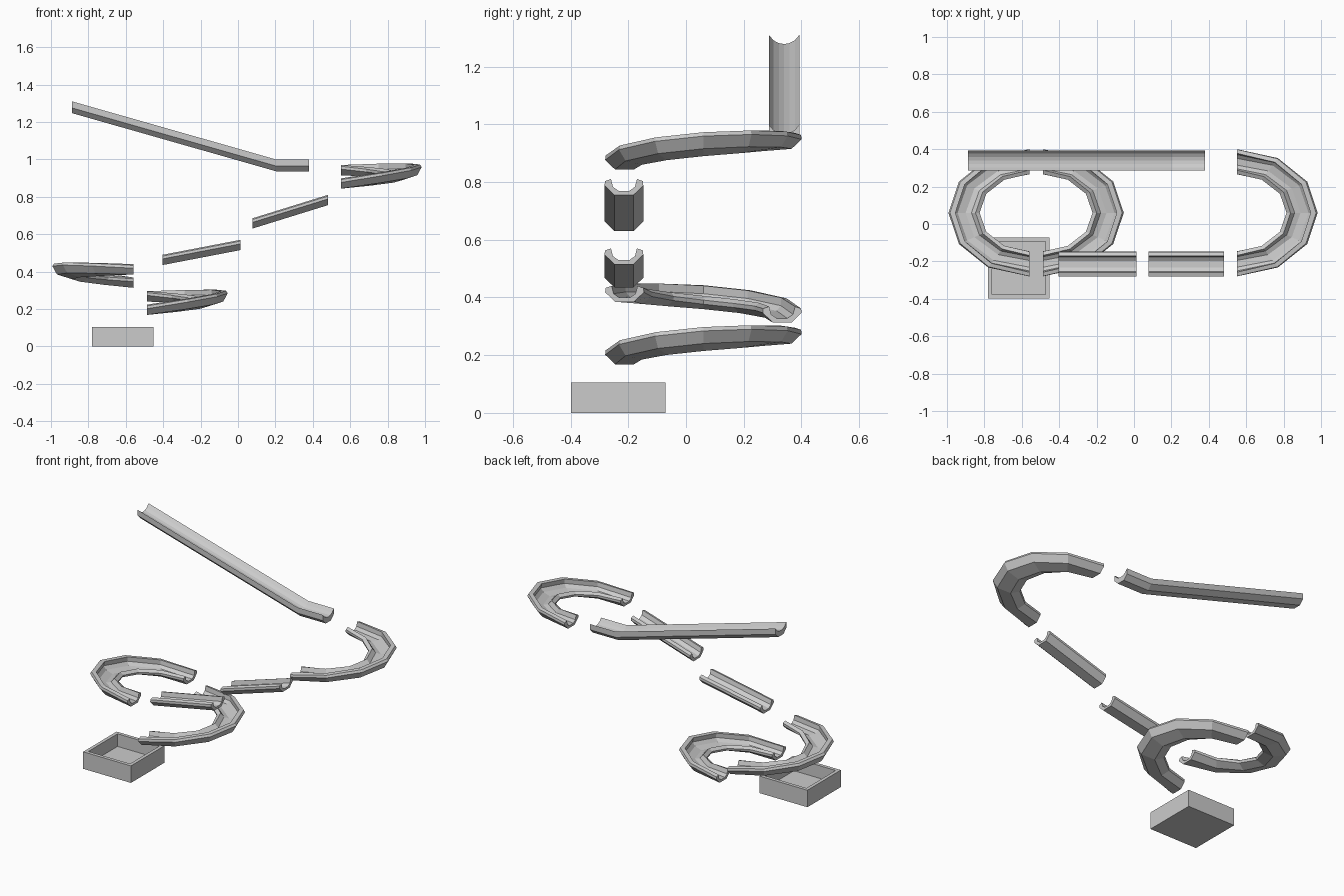
import bpy, bmesh
from math import sin, cos, pi, radians
from mathutils import Matrix

if "Cube" in bpy.data.objects:
    bpy.data.objects.remove(bpy.data.objects["Cube"])

def mirrored(half):
    """Close a half outline (ordered centre-top round to centre-bottom) across its centre line."""
    return half + [(-u, v) for u, v in reversed(half) if u > 0]

# Cross-sections: (across, height above the underside)
GUTTER = mirrored([(.018, .014), (.038, .028), (.045, .055), (.066, .048), (.067, .033), (.033, 0)])
CHUTE = mirrored([(0, .031), (.018, .034), (.037, .044), (.053, .063), (.053, .028), (.025, 0)])
MID = .0275   # pivot height for banking

def sweep(name, rings):
    """Skin a row of matching rings and cap both ends."""
    bm = bmesh.new()
    vs = [[bm.verts.new(p) for p in r] for r in rings]
    n = len(vs[0])
    for a, b in zip(vs, vs[1:]):
        for i in range(n):
            j = (i + 1) % n
            bm.faces.new((a[i], a[j], b[j], b[i]))
    bm.faces.new(vs[0][::-1])
    bm.faces.new(vs[-1])
    bmesh.ops.recalc_face_normals(bm, faces=bm.faces)
    return finish(name, bm)

def finish(name, bm):
    me = bpy.data.meshes.new(name)
    bm.to_mesh(me)
    bm.free()
    ob = bpy.data.objects.new(name, me)
    bpy.context.collection.objects.link(ob)
    return ob

def straight(name, section, y, path):
    """Channel along x through (x, underside z) points, with upright ends."""
    return sweep(name, [[(x, y + u, z + v) for u, v in section] for x, z in path])

def banked_turn(name, x, z, heading):
    """Half-turn gutter that drops and banks outward; z is the underside at the start."""
    rings = []
    for k in range(7):
        t = pi * k / 6
        roll = radians(23) * sin(t)
        zc = z + MID - .0715 * k / 6 + .021 * sin(t)
        ring = []
        for u, v in GUTTER:
            v -= MID
            r = .273 + u * cos(roll) - v * sin(roll)
            ring.append((1.3 * r * sin(t), r * cos(t), zc + u * sin(roll) + v * cos(roll)))
        rings.append(ring)
    ob = sweep(name, rings)
    ob.data.transform(Matrix.Translation((x, .06, 0)) @ Matrix.Rotation(heading, 4, 'Z'))
    return ob

# Starting ramp with level run-out
straight("start_ramp", CHUTE, .34, [(-.887, 1.247), (.205, .936), (.38, .936)])

# Straight sloping gutters
straight("upper_gutter", GUTTER, -.215, [(.077, .63), (.48, .755)])
straight("lower_gutter", GUTTER, -.215, [(-.403, .435), (.013, .515)])

# Banked half-turns
banked_turn("upper_turn", .55, .915, 0)
banked_turn("left_turn", -.56, .385, pi)
banked_turn("lower_turn", -.487, .24, 0)

# Open catch tray
bm = bmesh.new()
bmesh.ops.create_cube(bm, size=1, matrix=Matrix.Translation((-.6165, -.235, .0525)) @ Matrix.Diagonal((.327, .327, .105, 1)))
top = max(bm.faces, key=lambda f: f.calc_center_median().z)
bmesh.ops.inset_individual(bm, faces=[top], thickness=.03)
floor = bmesh.ops.extrude_face_region(bm, geom=[top])
bmesh.ops.translate(bm, vec=(0, 0, -.078), verts=[v for v in floor["geom"] if isinstance(v, bmesh.types.BMVert)])
if top.is_valid:
    bmesh.ops.delete(bm, geom=[top], context='FACES_ONLY')
bmesh.ops.recalc_face_normals(bm, faces=bm.faces)
finish("catch_tray", bm)
